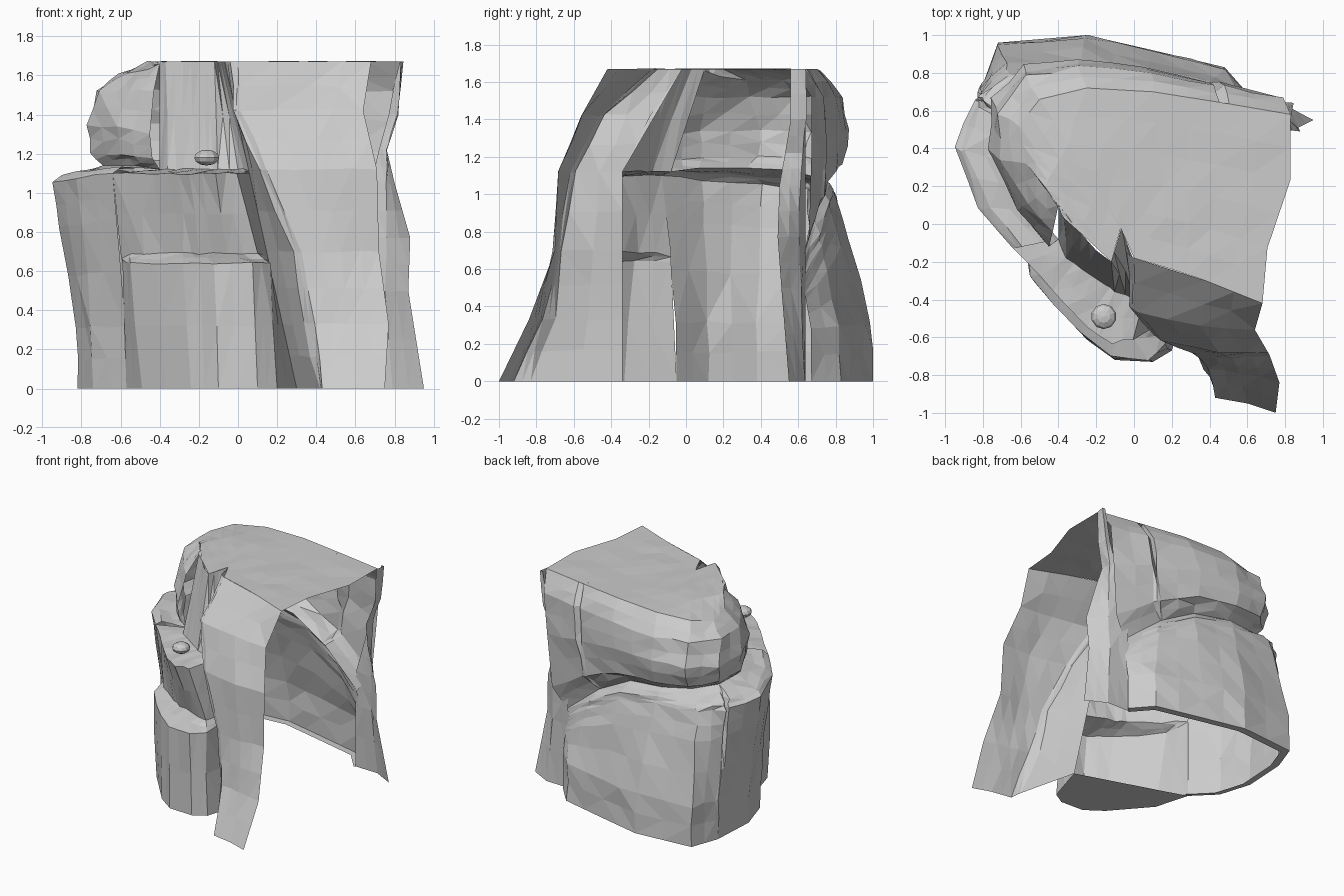
import bpy
import bmesh
import random
from mathutils import Vector

random.seed(4)
cube = bpy.data.objects.get("Cube")
if cube:
    bpy.data.objects.remove(cube, do_unlink=True)

# One plain stone colour
stone = bpy.data.materials.new("stone grey")
stone.use_nodes = True
stone_colour = (0.6, 0.6, 0.6, 1)
stone.diffuse_color = stone_colour
stone.node_tree.nodes["Principled BSDF"].inputs["Base Color"].default_value = stone_colour


def level(plan, height):
    """Lift a plan outline to one height, or to a list of heights."""
    heights = height if isinstance(height, list) else [height] * len(plan)
    return [Vector((x, y, z)) for (x, y), z in zip(plan, heights)]


def blend(first, second, amount):
    """Mix two outlines that have the same number of points."""
    return [a.lerp(b, amount) for a, b in zip(first, second)]


def groove(z):
    """Deep line where the column and the slab meet."""
    return Vector((0.3 - 0.22 * z, -0.34 + max(0, z - 1.2) * 0.68, z))


def sample(row, position):
    """Point at a fractional index along an outline."""
    index = min(int(position), len(row) - 2)
    return row[index].lerp(row[index + 1], position - index)


def finish(bm, name):
    mesh = bpy.data.meshes.new(name)
    bm.to_mesh(mesh)
    bm.free()
    mesh.materials.append(stone)
    part = bpy.data.objects.new(name, mesh)
    bpy.context.scene.collection.objects.link(part)
    return part


def rock_sheet(name, rows, rough=0.01, crack=None):
    """Loft outlines into a chipped sheet; crack = (column, first row, last row, depth)."""
    columns = [i / 2 for i in range(2 * len(rows[0]) - 1)]
    if crack:
        columns = sorted(columns + [crack[0] - 0.07, crack[0] + 0.07])
    levels = [i / 2 for i in range(2 * len(rows) - 1)]
    bm = bmesh.new()
    grid = []
    for v in levels:
        line = []
        for u in columns:
            strips = [sample(row, u) for row in rows]
            point = sample(strips, v)
            border = u in (columns[0], columns[-1]) or v in (levels[0], levels[-1])
            if not border:
                point += Vector([random.uniform(-rough, rough) for axis in range(3)])
            if crack and u == crack[0] and crack[1] <= v <= crack[2]:
                inward = Vector((0, 0.2, point.z)) - point
                point += inward.normalized() * crack[3]
            line.append(bm.verts.new(point))
        grid.append(line)
    for lower, upper in zip(grid, grid[1:]):
        for c in range(len(columns) - 1):
            bm.faces.new((lower[c], lower[c + 1], upper[c + 1], upper[c]))
    bmesh.ops.triangulate(bm, faces=bm.faces[:])
    return finish(bm, name)


# Lower bulging base, running from the right end round the back to the front
base_plan = [(.62, .67), (.48, .83), (.1, .92), (-.25, 1), (-.72, .96), (-.8, .74),
             (-.82, .38), (-.74, .12), (-.57, -.05)]
foot = level(base_plan, 0)
crown = level([(.62, .63), (.37, .72), (.05, .78), (-.3, .81), (-.66, .8), (-.84, .67),
               (-.95, .4), (-.83, .08), (-.64, -.13)],
              [.5, .72, .9, .97, 1, 1.02, 1.05, 1.07, 1.1])
rim = level([(.62, .62), (.3, .67), (0, .7), (-.3, .73), (-.52, .66), (-.67, .54),
             (-.69, .33), (-.53, .07), (-.4, -.08)],
            [.62, .88, 1.04, 1.08, 1.1, 1.13, 1.14, 1.14, 1.12])
swell = blend(level(base_plan, .27), crown, 0.06)
lip = blend(crown, rim, 0.2)
for point in lip:
    point.z += 0.03
rock_sheet("lower_base", [foot, swell, blend(swell, crown, 0.7), crown, lip, rim],
           crack=(5, 2, 4, 0.06))

# Narrow rim under the base
rock_sheet("base_lip", [[point * 0.94 for point in foot], foot], rough=0)

# Upper overhanging boulder and back wall
bulge = level([(.76, .67), (.42, .75), (.05, .83), (-.3, .88), (-.58, .85), (-.75, .66),
               (-.77, .4), (-.62, .08), (-.45, -.12)],
              [1.2, 1.27, 1.33, 1.35, 1.35, 1.34, 1.34, 1.34, 1.3])
shoulder = level([(.79, .67), (.45, .74), (.1, .8), (-.3, .83), (-.58, .78), (-.73, .58),
                  (-.7, .33), (-.56, .1), (-.43, -.04)], 1.52)
summit = level([(.83, .58), (.48, .64), (.1, .7), (-.25, .72), (-.5, .66), (-.61, .52),
                (-.57, .32), (-.46, .18), (-.4, .1)],
               [1.67, 1.67, 1.67, 1.66, 1.64, 1.61, 1.61, 1.63, 1.66])
belly = blend(rim, bulge, 0.75)
for point, under in zip(belly, rim):
    point.z = under.z * 0.65 + point.z * 0.35 + 0.01
rock_sheet("upper_boulder", [rim, belly, bulge, shoulder, summit], crack=(1, 2, 4, 0.06))

# Front column with two ledges and the cleft above it
column_plans = [
    ([(-.57, -.05), (-.49, -.33), (-.24, -.62), (-.1, -.72), (.1, -.73), (.2, -.67)], 0),
    ([(-.59, -.08), (-.55, -.28), (-.28, -.58), (-.12, -.7), (.07, -.72), (.16, -.64)], .64),
    ([(-.6, -.08), (-.48, -.25), (-.28, -.41), (-.2, -.45), (-.06, -.5), (.1, -.55)], .69),
    ([(-.64, -.13), (-.5, -.28), (-.36, -.43), (-.25, -.55), (-.12, -.63), (0, -.61)], 1.1),
    ([(-.4, -.08), (-.36, -.18), (-.28, -.24), (-.15, -.32), (-.1, -.36), (0, -.4)], 1.12),
    ([(-.4, .1), (-.37, .03), (-.28, -.05), (-.2, -.14), (-.12, -.2), (-.09, -.1)], 1.67),
]
column = [level(plan, height) + [groove(height)] for plan, height in column_plans]
rock_sheet("front_column", column, rough=0.006)

# Flat floor closing the column
column_foot = column[0]
chord = [column_foot[0].lerp(column_foot[-1], i / 6) for i in range(7)]
rock_sheet("column_floor", [chord, column_foot], rough=0)

# Tall front slab: left return, left edge, middle and right edge
slab_plans = [
    ([(.42, -.83), (.43, -.92), (.6, -.95), (.75, -1)], 0),
    ([(.33, -.7), (.39, -.76), (.56, -.79), (.77, -.84)], .33),
    ([(.28, -.66), (.33, -.69), (.52, -.71), (.72, -.7)], .7),
    ([(.1, -.59), (.15, -.62), (.45, -.68), (.71, -.68)], 1.12),
    ([(-.02, -.43), (.01, -.46), (.35, -.54), (.64, -.56)], 1.42),
    ([(-.04, -.15), (0, -.18), (.38, -.3), (.68, -.42)], 1.67),
]
slab = [[groove(height)] + level(plan, height) for plan, height in slab_plans]
rock_sheet("front_slab", slab, rough=0.008)

# Narrow back post joining the base and back wall beside the open side
post = []
for z, x, y, inner in [(0, .95, .55, .59), (.5, .87, .51, .59), (.77, .88, .49, .6),
                       (1.05, .8, .5, .68), (1.22, .76, .53, .72), (1.4, .82, .56, .77),
                       (1.67, .83, .56, .82)]:
    tip, root = Vector((x, y, z)), Vector((inner, .64, z))
    post.append([tip, tip.lerp(root, 0.5) + Vector((.02, .04, 0)), root])
rock_sheet("back_post", post, rough=0.004)

# Flat top joining the back wall to the slab and cleft
brow = level([(.68, -.42), (.38, -.3), (.2, -.24), (0, -.18), (-.07, -.02), (-.12, -.2),
              (-.28, -.05), (-.37, .03), (-.4, .1)], 1.67)
middle = blend(summit, brow, 0.35)
middle[0].x += 0.05
for point in middle:
    point.z = 1.67
waist = blend(middle, brow, 0.55)
waist[0].x -= 0.04
rock_sheet("flat_top", [summit, middle, waist, brow], rough=0.004)

# Small pebble on the upper ledge
bm = bmesh.new()
bmesh.ops.create_uvsphere(bm, u_segments=10, v_segments=6, radius=0.067)
pebble = finish(bm, "pebble")
pebble.location = (-.16, -.49, 1.18)
pebble.scale.z = 0.6
